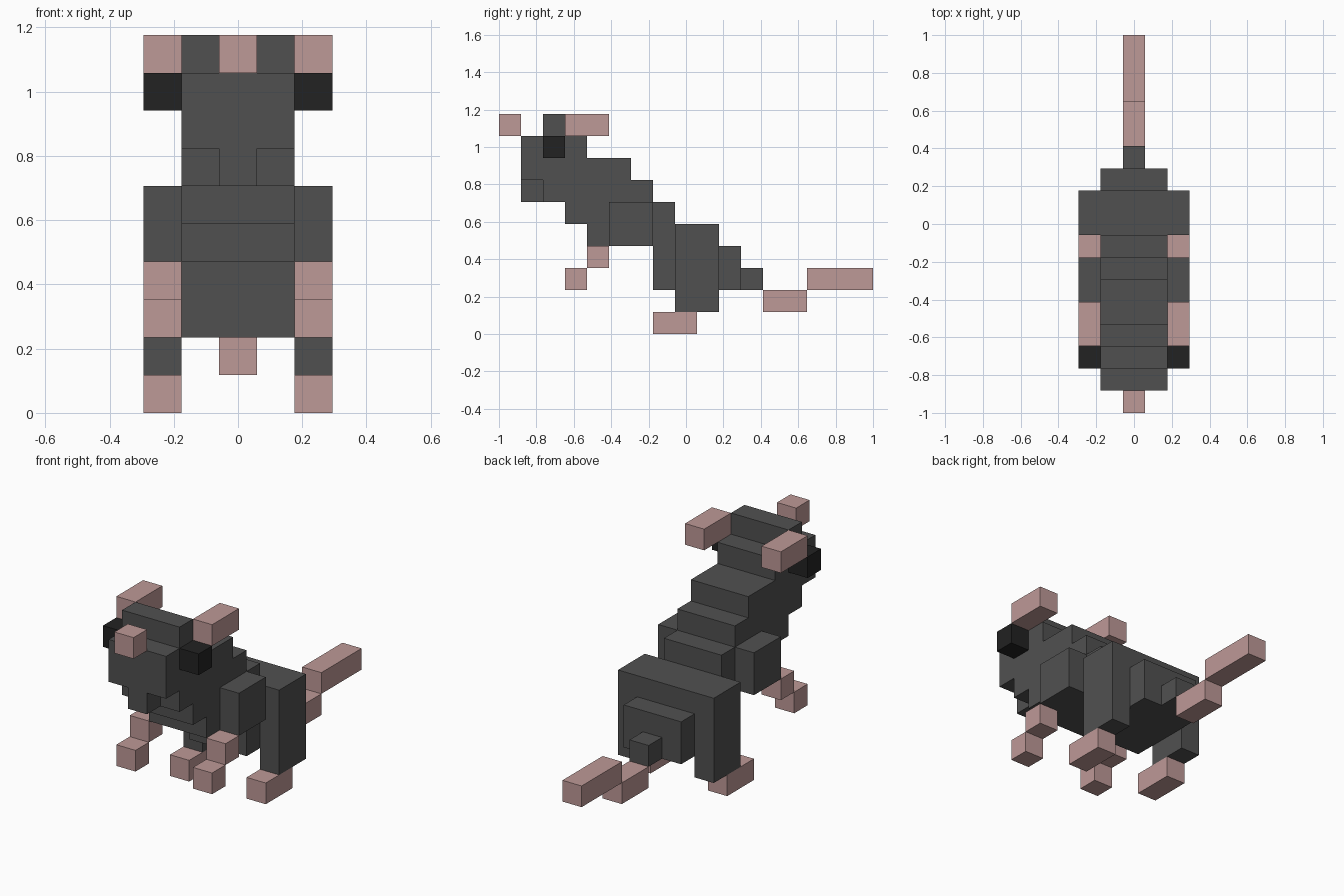
import bpy, bmesh

if "Cube" in bpy.data.objects:
    bpy.data.objects.remove(bpy.data.objects["Cube"], do_unlink=True)

U = 2 / 17        # block size; 17 blocks nose to tail
Y0 = -1.0         # front end of the block grid


def material(name, rgb):
    m = bpy.data.materials.new(name)
    m.use_nodes = True
    col = (*rgb, 1.0)
    m.diffuse_color = col
    bsdf = next(n for n in m.node_tree.nodes if n.type == 'BSDF_PRINCIPLED')
    bsdf.inputs["Base Color"].default_value = col
    bsdf.inputs["Roughness"].default_value = 0.9
    return m


FUR = material("dark_grey_fur", (0.081, 0.081, 0.081))
SKIN = material("dusty_pink_skin", (0.515, 0.319, 0.309))
EYE = material("black_eye", (0.016, 0.016, 0.016))


def extrude_profile(name, outline, x0, x1, mat):
    """Side outline in blocks (y, z), extruded across x."""
    bm = bmesh.new()
    face = bm.faces.new([bm.verts.new((x0 * U, Y0 + y * U, z * U)) for y, z in outline])
    ext = bmesh.ops.extrude_face_region(bm, geom=[face])
    moved = [v for v in ext["geom"] if isinstance(v, bmesh.types.BMVert)]
    bmesh.ops.translate(bm, verts=moved, vec=((x1 - x0) * U, 0, 0))
    bmesh.ops.recalc_face_normals(bm, faces=bm.faces)
    me = bpy.data.meshes.new(name)
    bm.to_mesh(me)
    bm.free()
    me.materials.append(mat)
    ob = bpy.data.objects.new(name, me)
    bpy.context.collection.objects.link(ob)
    return ob


def box(name, x, y, z, mat):
    outline = [(y[0], z[0]), (y[1], z[0]), (y[1], z[1]), (y[0], z[1])]
    return extrude_profile(name, outline, x[0], x[1], mat)


# Stepped head and back: (y start, y end, bottom, top) of each column
columns = [(1, 2, 7, 9), (2, 3, 6, 10), (3, 4, 5, 9), (4, 6, 4, 8),
           (6, 7, 4, 7), (7, 8, 2, 6), (8, 10, 2, 5), (10, 11, 2, 4)]
points = []
for a, b, lo, hi in columns:
    points += [(a, lo), (b, lo)]
for a, b, lo, hi in reversed(columns):
    points += [(b, hi), (a, hi)]
# Drop repeated and straight-through points
outline = []
for i, p in enumerate(points):
    before, after = points[i - 1], points[(i + 1) % len(points)]
    straight = any(before[k] == p[k] == after[k] for k in (0, 1))
    if not straight:
        outline.append(p)
extrude_profile("head_and_body", outline, -1.5, 1.5, FUR)

# Centre line parts
MID = (-0.5, 0.5)
box("nose", MID, (0, 1), (9, 10), SKIN)
box("chin", MID, (1, 2), (6, 7), FUR)
box("tail_base", MID, (11, 12), (2, 3), FUR)
box("tail_middle", MID, (12, 14), (1, 2), SKIN)
box("tail_tip", MID, (14, 17), (2, 3), SKIN)

# Paired parts
paired = [("eye", (2, 3), (8, 9), EYE),
          ("ear", (3, 5), (9, 10), SKIN),
          ("front_leg", (5, 7), (4, 6), FUR),
          ("front_wrist", (4, 5), (3, 4), SKIN),
          ("front_paw", (3, 4), (2, 3), SKIN),
          ("hind_leg", (8, 10), (1, 5), FUR),
          ("hind_foot", (7, 9), (0, 1), SKIN)]
for side, x in (("left", (1.5, 2.5)), ("right", (-2.5, -1.5))):
    for name, y, z, mat in paired:
        box(f"{side}_{name}", x, y, z, mat)
